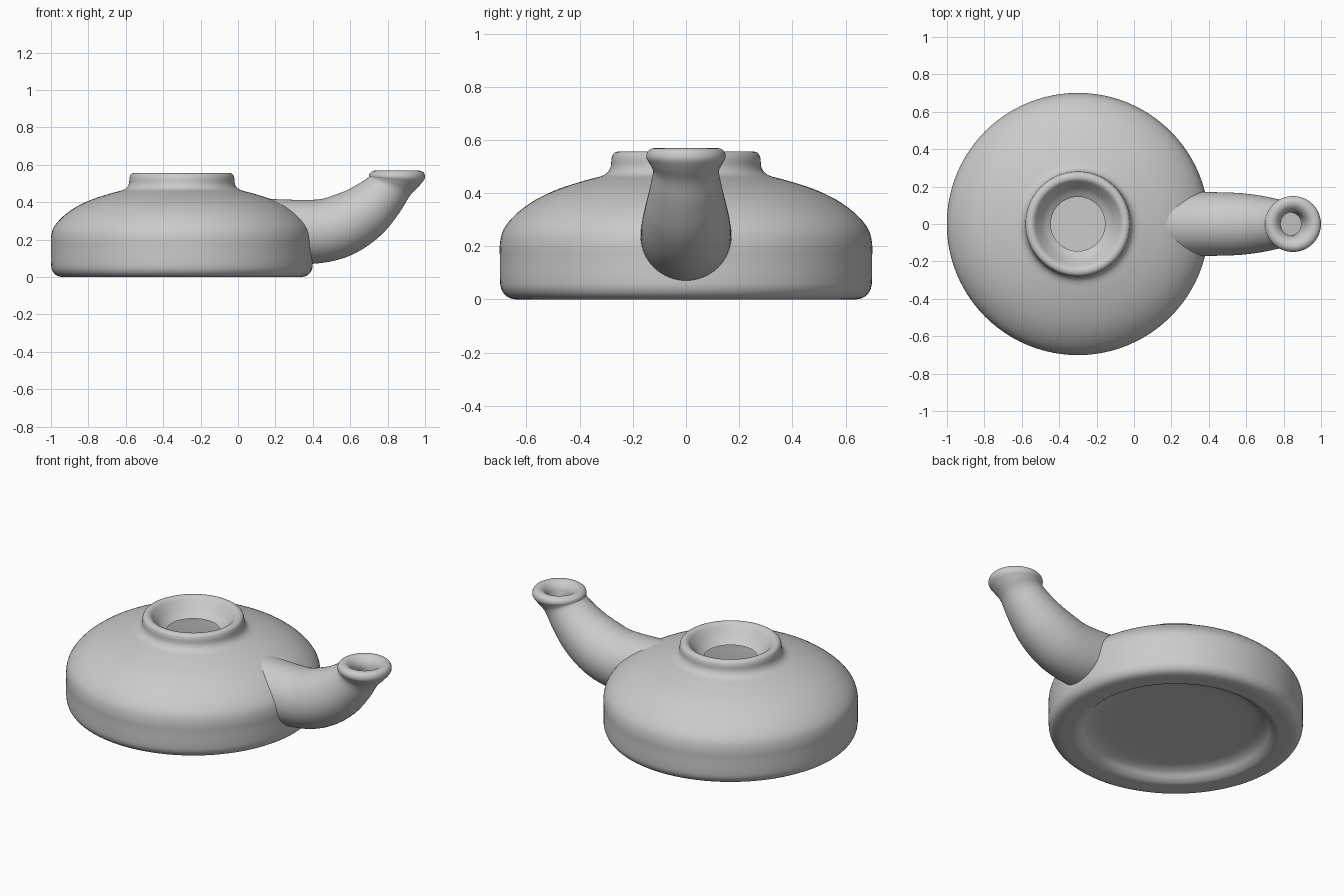
import bpy, bmesh
from math import sin, cos, radians, pi

if "Cube" in bpy.data.objects:
    bpy.data.objects.remove(bpy.data.objects["Cube"])


def smooth_path(pts, steps):
    """Catmull-Rom interpolation through tuples of any size."""
    out = []
    last = len(pts) - 1
    for i in range(last):
        a, b, c, d = pts[max(i - 1, 0)], pts[i], pts[i + 1], pts[min(i + 2, last)]
        for k in range(steps):
            t = k / steps
            out.append(tuple(
                0.5 * (2 * q + (r - p) * t + (2 * p - 5 * q + 4 * r - s) * t * t
                       + (3 * q - p - 3 * r + s) * t ** 3)
                for p, q, r, s in zip(a, b, c, d)))
    out.append(pts[-1])
    return out


def loft(name, rings, sides, cap_start, cap_end):
    """Skin circles given as (x, z, axis angle in the xz plane, radius)."""
    bm = bmesh.new()
    loops = []
    for x, z, angle, r in rings:
        a = radians(angle)
        loop = []
        for i in range(sides):
            t = 2 * pi * i / sides
            loop.append(bm.verts.new((x - r * cos(t) * sin(a), r * sin(t),
                                      z + r * cos(t) * cos(a))))
        loops.append(loop)
    for lo, hi in zip(loops, loops[1:]):
        for i in range(sides):
            j = (i + 1) % sides
            bm.faces.new((lo[i], lo[j], hi[j], hi[i]))
    if cap_start:
        bm.faces.new(loops[0])
    if cap_end:
        bm.faces.new(loops[-1])
    bmesh.ops.recalc_face_normals(bm, faces=bm.faces)
    mesh = bpy.data.meshes.new(name)
    bm.to_mesh(mesh)
    bm.free()
    obj = bpy.data.objects.new(name, mesh)
    bpy.context.collection.objects.link(obj)
    bpy.ops.object.select_all(action='DESELECT')
    obj.select_set(True)
    bpy.context.view_layer.objects.active = obj
    bpy.ops.object.shade_smooth_by_angle(angle=radians(40))
    return obj


# Body: recessed base, rounded foot, straight wall, dome, collar and funnel mouth (radius, z)
body_profile = [
    (0.05, 0.07), (0.25, 0.07), (0.42, 0.066), (0.49, 0.048), (0.525, 0.018),
    (0.555, 0.002), (0.59, 0.0), (0.64, 0.0), (0.675, 0.012), (0.695, 0.04),
    (0.70, 0.08), (0.70, 0.15), (0.70, 0.21), (0.685, 0.265), (0.64, 0.32),
    (0.57, 0.372), (0.48, 0.415), (0.38, 0.447), (0.32, 0.463), (0.295, 0.478),
    (0.283, 0.50), (0.28, 0.53), (0.272, 0.549), (0.255, 0.556), (0.235, 0.55),
    (0.21, 0.52), (0.18, 0.485), (0.145, 0.46)]
body_rings = [(-0.3, z, 90, r) for r, z in smooth_path(body_profile, 4)]
loft("body", body_rings, 96, True, False)

# Spout: tapering curved tube with a rolled lip and a hollow mouth
spout_rings = [
    (0.15, 0.24, 0, 0.178), (0.35, 0.24, 0, 0.172), (0.47, 0.25, 8, 0.169),
    (0.57, 0.283, 22, 0.165), (0.67, 0.343, 40, 0.152), (0.75, 0.418, 55, 0.135),
    (0.805, 0.482, 68, 0.124), (0.835, 0.512, 80, 0.137), (0.849, 0.533, 87, 0.149),
    (0.85, 0.555, 90, 0.145), (0.85, 0.568, 90, 0.125), (0.85, 0.564, 90, 0.098),
    (0.85, 0.54, 90, 0.074), (0.848, 0.51, 88, 0.064), (0.835, 0.47, 75, 0.062)]
loft("spout", smooth_path(spout_rings, 5), 64, True, True)
